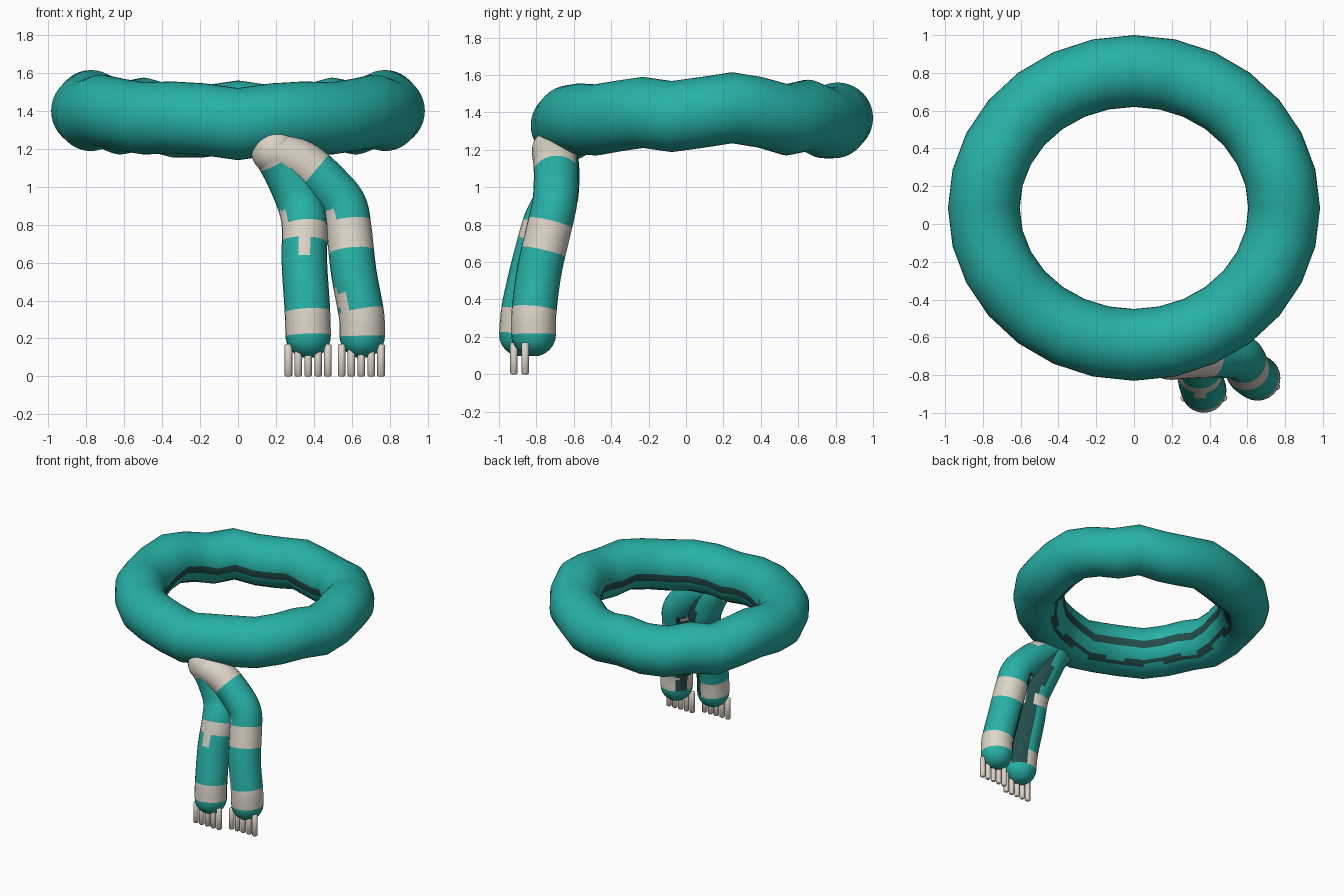
import bpy, bmesh, math
from mathutils import Vector

cube = bpy.data.objects.get("Cube")
if cube:
    bpy.data.objects.remove(cube)


def material(name, rgb):
    m = bpy.data.materials.new(name)
    m.use_nodes = True
    m.diffuse_color = (*rgb, 1)
    m.node_tree.nodes["Principled BSDF"].inputs["Base Color"].default_value = (*rgb, 1)
    return m


WOOLS = [material("teal wool", (0.02, 0.44, 0.38)),
         material("cream wool", (0.72, 0.66, 0.57)),
         material("dark teal wool", (0.016, 0.075, 0.07))]
TEAL, CREAM, DARK = range(3)


def finish(bm, name, angle=80):
    bmesh.ops.recalc_face_normals(bm, faces=bm.faces)
    mesh = bpy.data.meshes.new(name)
    bm.to_mesh(mesh)
    bm.free()
    ob = bpy.data.objects.new(name, mesh)
    bpy.context.collection.objects.link(ob)
    for m in WOOLS:
        mesh.materials.append(m)
    bpy.ops.object.select_all(action='DESELECT')
    ob.select_set(True)
    bpy.context.view_layer.objects.active = ob
    bpy.ops.object.shade_smooth_by_angle(angle=math.radians(angle))


def bridge(bm, a, b):
    n = len(a)
    return [bm.faces.new((a[i], a[(i + 1) % n], b[(i + 1) % n], b[i])) for i in range(n)]


# Neck loop: wavy oval ring, heights run from the front round to the back
HEIGHTS = [1.33, 1.355, 1.365, 1.36, 1.38, 1.40, 1.378, 1.40,
           1.425, 1.40, 1.36, 1.385, 1.345, 1.345, 1.37]
SEGMENTS, SIDES = 28, 40
bm = bmesh.new()
rings = []
for i in range(SEGMENTS):
    a = math.tau * i / SEGMENTS
    z = HEIGHTS[min(i, SEGMENTS - i)]
    ring = []
    for j in range(SIDES):
        t = math.tau * j / SIDES
        out = 0.19 * math.cos(t)
        ring.append(bm.verts.new(((0.795 + out) * math.sin(a),
                                  0.085 - (0.725 + out) * math.cos(a),
                                  z + 0.19 * math.sin(t))))
    rings.append(ring)
for i in range(SEGMENTS):
    # Dark stripe round the inside and a scalloped one beneath it
    dark_rows = {20, 21} | ({25}, {25, 26}, {26}, {25, 26})[i % 4]
    for j, f in enumerate(bridge(bm, rings[i], rings[(i + 1) % SEGMENTS])):
        f.material_index = DARK if j in dark_rows else TEAL
finish(bm, "neck_loop")


def resample(points, spacing=0.025):
    """Smooth curve through the points, evenly spaced."""
    p = [Vector(q) for q in points]
    p = [2 * p[0] - p[1]] + p + [2 * p[-1] - p[-2]]
    dense = []
    for k in range(1, len(p) - 2):
        a, b, c, d = p[k - 1:k + 3]
        for s in range(20):
            t = s / 20
            dense.append(0.5 * (2 * b + (c - a) * t + (2 * a - 5 * b + 4 * c - d) * t ** 2
                                + (3 * b - a - 3 * c + d) * t ** 3))
    path = [dense[0]]
    for q in dense:
        if (q - path[-1]).length >= spacing:
            path.append(q)
    return path + [p[-2]]


def tail(name, points, bands, notch, inner, back, radius=0.12, sides=24, cap=6):
    """Round-ended tube with cream bands by height and a dark inner side."""
    path = resample(points)
    first = (path[0] - path[1]).normalized()
    last = Vector((0, 0, -1))
    arcs = [math.pi / 2 * k / cap for k in range(1, cap)]
    stations = [(path[0] + first * radius * math.sin(a), radius * math.cos(a), -first)
                for a in reversed(arcs)]
    for i, q in enumerate(path):
        along = path[min(i + 1, len(path) - 1)] - path[max(i - 1, 0)]
        stations.append((q, radius, along.normalized()))
    stations += [(path[-1] + last * radius * math.sin(a), radius * math.cos(a), last)
                 for a in arcs]
    bm = bmesh.new()
    rings = []
    for centre, r, along in stations:
        u = Vector((0, 1, 0)).cross(along).normalized()
        v = along.cross(u)
        rings.append([bm.verts.new(centre + r * (u * math.cos(t) + v * math.sin(t)))
                      for t in (math.tau * j / sides for j in range(sides))])
    for (a, sa), (b, sb) in zip(zip(rings, stations), zip(rings[1:], stations[1:])):
        m = (sa[0] + sb[0]) / 2
        for f in bridge(bm, a, b):
            c = f.calc_center_median()
            out = (c - m).normalized()
            banded = any(lo < m.z < hi for lo, hi in bands) or notch(c, m)
            limit = 0.92 if banded and m.z < 1 else 0.8
            if m.z > 0.2 and out.dot(Vector(inner).normalized()) > limit:
                f.material_index = DARK
            elif banded and not (m.z > 1 and out.y > back):
                f.material_index = CREAM
    bm.faces.new(rings[0]).material_index = CREAM
    bm.faces.new(rings[-1])
    finish(bm, name)


# Two hanging tails, with small steps in the knitted bands
tail("front_tail",
     [(0.19, -0.705, 1.195), (0.25, -0.69, 1.09), (0.32, -0.70, 0.93), (0.35, -0.755, 0.8),
      (0.35, -0.81, 0.6), (0.365, -0.865, 0.36), (0.37, -0.88, 0.215)],
     [(0.2, 0.34), (0.695, 0.785), (1.155, 2)],
     lambda c, m: c.y < m.y and ((0.64 < c.z < 0.74 and abs(c.x - m.x) < 0.035)
                                 or (0.8 < c.z < 0.88 and c.x < m.x - 0.09)),
     (1, 1, 0), 0.5)
tail("side_tail",
     [(0.19, -0.705, 1.185), (0.35, -0.695, 1.115), (0.48, -0.695, 1.0), (0.56, -0.705, 0.9),
      (0.585, -0.735, 0.77), (0.61, -0.785, 0.55), (0.65, -0.813, 0.33), (0.655, -0.815, 0.215)],
     [(0.21, 0.345), (0.67, 0.82), (1.085, 2)],
     lambda c, m: c.x < m.x - 0.07 and (0.35 < c.z < 0.45 or 0.8 < c.z < 0.88),
     (-1, 0.6, 0), 0.8)

# Fringe threads under each tail
for label, x, y in (("front", 0.37, -0.92), ("side", 0.65, -0.86)):
    for k in range(5):
        bm = bmesh.new()
        bmesh.ops.create_cone(bm, cap_ends=True, segments=12, radius1=0.02, radius2=0.02, depth=0.17)
        bmesh.ops.bevel(bm, geom=[e for e in bm.edges if abs(e.verts[0].co.z - e.verts[1].co.z) < 0.01],
                        offset=0.006, segments=1, affect='EDGES')
        bmesh.ops.translate(bm, verts=bm.verts, vec=(x + (k - 2) * 0.052, y, 0.085))
        for f in bm.faces:
            f.material_index = CREAM
        finish(bm, f"{label}_fringe_{k + 1}", 60)
